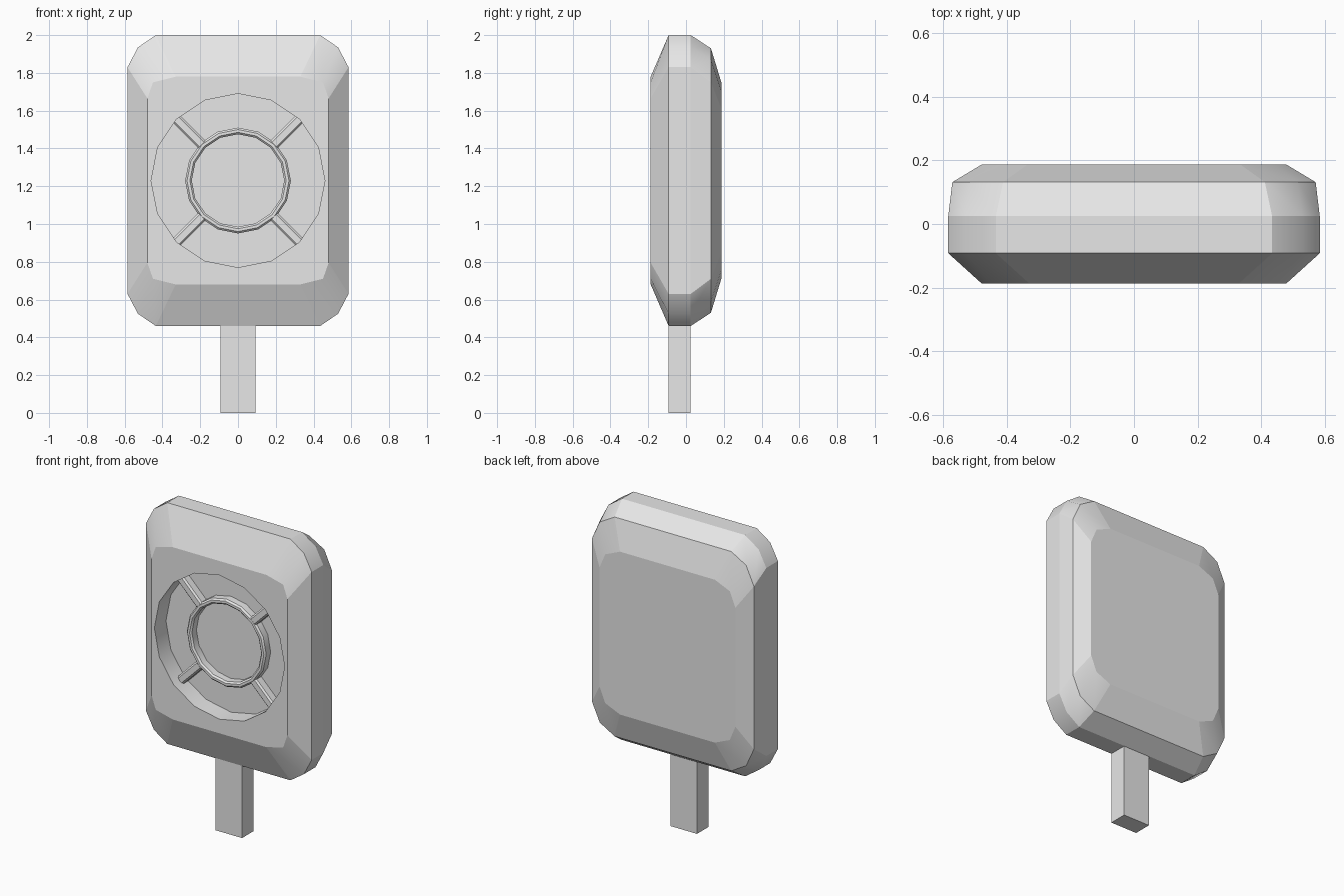
import bpy, bmesh
from math import sin, cos, pi, radians
from mathutils import Matrix, Vector

cube = bpy.data.objects.get("Cube")
if cube:
    bpy.data.objects.remove(cube, do_unlink=True)

MID_Z = 1.23       # centre height of the panel
FLOOR_Y = -0.07    # bottom of the round recess
TOP_Y = -0.125     # front of the ring and ribs
SIDES = 16

grey = bpy.data.materials.new("light_grey")
grey.use_nodes = True
grey.diffuse_color = (0.8, 0.8, 0.8, 1)
grey.node_tree.nodes["Principled BSDF"].inputs["Base Color"].default_value = (0.8, 0.8, 0.8, 1)


def finish(bm, name):
    bmesh.ops.recalc_face_normals(bm, faces=bm.faces[:])
    mesh = bpy.data.meshes.new(name)
    bm.to_mesh(mesh)
    bm.free()
    mesh.materials.append(grey)
    obj = bpy.data.objects.new(name, mesh)
    bpy.context.collection.objects.link(obj)
    return obj


def skin(bm, a, b):
    """Quads between two closed loops of the same length."""
    n = len(a)
    return [bm.faces.new((a[i], a[(i + 1) % n], b[(i + 1) % n], b[i])) for i in range(n)]


def circle(bm, r, y):
    return [bm.verts.new((r * cos(2 * pi * i / SIDES), y, MID_Z + r * sin(2 * pi * i / SIDES)))
            for i in range(SIDES)]


def rounded_loop(bm, y, hx, hz, cx, mx, mz, cz):
    """Rectangle with two-facet corners, mirrored from one corner."""
    corner = [(hx, hz - cz), (hx - mx, hz - mz), (hx - cx, hz)]
    pts = corner + [(-x, z) for x, z in reversed(corner)]
    pts += [(-x, -z) for x, z in pts]
    return [bm.verts.new((x, y, MID_Z + z)) for x, z in pts]


def loop_edges(bm, loop):
    n = len(loop)
    return [bm.edges.get((loop[i], loop[(i + 1) % n])) or
            bm.edges.new((loop[i], loop[(i + 1) % n])) for i in range(n)]


# Panel: bevelled slab with a round recess in the front
bm = bmesh.new()
loops = [rounded_loop(bm, *row) for row in (
    (-0.187, 0.48, 0.55, 0.15, 0.03, 0.03, 0.115),
    (-0.092, 0.585, 0.77, 0.15, 0.055, 0.065, 0.17),
    (0.025, 0.585, 0.77, 0.15, 0.055, 0.065, 0.17),
    (0.132, 0.572, 0.70, 0.16, 0.055, 0.06, 0.18),
    (0.187, 0.48, 0.52, 0.145, 0.04, 0.045, 0.14))]
for a, b in zip(loops, loops[1:]):
    skin(bm, a, b)
bm.faces.new(loops[-1])
rim = circle(bm, 0.46, -0.187)
base = circle(bm, 0.46, FLOOR_Y)
front_edges = loop_edges(bm, loops[0]) + loop_edges(bm, rim)
bmesh.ops.triangle_fill(bm, edges=front_edges, use_beauty=True, normal=Vector((0, -1, 0)))
skin(bm, rim, base)
bm.faces.new(base)
# Only the middle edges of the corners and the recess wall are shaded smooth
for f in bm.faces:
    f.smooth = True
for e in bm.edges:
    e.smooth = False
for a, b in zip(loops, loops[1:]):
    for i in range(1, len(a), 3):
        bm.edges.get((a[i], b[i])).smooth = True
for a, b in zip(rim, base):
    bm.edges.get((a, b)).smooth = True
finish(bm, "panel")

# Ring standing in the recess, with chamfered edges
bm = bmesh.new()
rings = [circle(bm, r, y) for r, y in (
    (0.28, FLOOR_Y), (0.28, TOP_Y + 0.01), (0.27, TOP_Y),
    (0.255, TOP_Y), (0.245, TOP_Y + 0.01), (0.245, FLOOR_Y))]
for a, b in zip(rings, rings[1:] + rings[:1]):
    skin(bm, a, b)
for f in bm.faces:
    f.smooth = True
for ring in rings:
    for e in loop_edges(bm, ring):
        e.smooth = False
finish(bm, "recess_ring")

# Four diagonal ribs between the ring and the recess wall
bm = bmesh.new()
profile = [(-0.027, FLOOR_Y), (-0.027, TOP_Y + 0.01), (-0.017, TOP_Y),
           (0.017, TOP_Y), (0.027, TOP_Y + 0.01), (0.027, FLOOR_Y)]
for k in range(4):
    turn = Matrix.Translation((0, 0, MID_Z)) @ Matrix.Rotation(radians(45 + 90 * k), 4, 'Y')
    ends = [[bm.verts.new(turn @ Vector((x, y, w))) for w, y in profile] for x in (0.27, 0.46)]
    skin(bm, *ends)
    for end in ends:
        bm.faces.new(end)
finish(bm, "recess_ribs")

# Handle: square post below the panel
bm = bmesh.new()
bmesh.ops.create_cube(bm, size=1, matrix=Matrix.Translation((0, -0.035, 0.25)) @
                      Matrix.Diagonal((0.187, 0.115, 0.5, 1)))
finish(bm, "handle")
